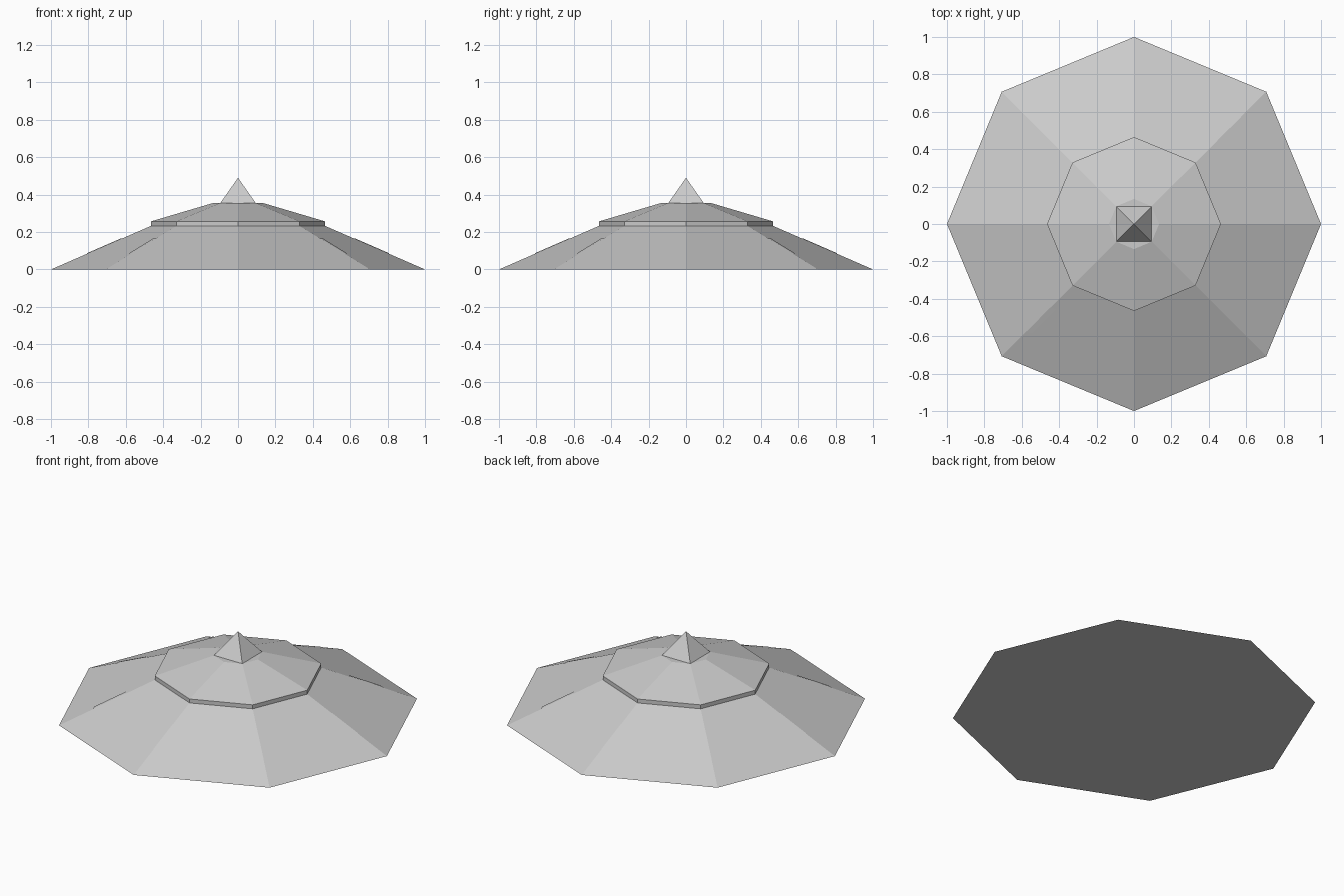
import bpy, bmesh, math
from mathutils import Vector

if "Cube" in bpy.data.objects:
    bpy.data.objects.remove(bpy.data.objects["Cube"], do_unlink=True)

SIDES = 8


def material(name, value):
    m = bpy.data.materials.new(name)
    m.use_nodes = True
    m.diffuse_color = (value, value, value, 1)
    m.node_tree.nodes["Principled BSDF"].inputs["Base Color"].default_value = m.diffuse_color
    return m


stone = material("pale grey stone", 0.6)


def finish(name, bm):
    mesh = bpy.data.meshes.new(name)
    bm.to_mesh(mesh)
    bm.free()
    mesh.materials.append(stone)
    obj = bpy.data.objects.new(name, mesh)
    bpy.context.collection.objects.link(obj)
    return obj


def corner(r, z, i):
    a = i * math.tau / SIDES
    return Vector((r * math.cos(a), r * math.sin(a), z))


def tiled_tier(name, lower, upper, rows, cols):
    """Eight sloping faces, each laid with separate flat tiles."""
    bm = bmesh.new()
    lo, hi = Vector(lower), Vector(upper)
    for side in range(SIDES):
        def point(u, v):
            r, z = lo.lerp(hi, v / rows)
            return corner(r, z, side).lerp(corner(r, z, side + 1), u / cols)
        for v in range(rows):
            for u in range(cols):
                quad = [(u, v), (u + 1, v), (u + 1, v + 1), (u, v + 1)]
                bm.faces.new([bm.verts.new(point(*q)) for q in quad])
    return finish(name, bm)


def plate(name, r, z, up):
    bm = bmesh.new()
    f = bm.faces.new([bm.verts.new(corner(r, z, i)) for i in range(SIDES)])
    if not up:
        f.normal_flip()
    return finish(name, bm)


# Broad lower roof and its flat underside
tiled_tier("lower_roof", (1, 0), (0.465, 0.233), 10, 8)
plate("underside", 1, 0, False)

# Upright rim, upper roof and flat crown
tiled_tier("rim", (0.465, 0.233), (0.465, 0.257), 1, 1)
tiled_tier("upper_roof", (0.465, 0.257), (0.134, 0.355), 6, 8)
plate("crown", 0.134, 0.355, True)

# Square pyramid finial
bm = bmesh.new()
bmesh.ops.create_cone(bm, cap_ends=True, segments=4, radius1=0.134, radius2=0, depth=0.135)
finial = finish("finial", bm)
finial.location.z = 0.355 + 0.0675
bpy.context.view_layer.update()
# Turn the finial's sides to face the axes
xs = [abs(v.co.x) for v in finial.data.vertices if v.co.z < 0]
finial.rotation_euler.z = math.pi / 4 if min(xs) < 0.05 else 0

# Thin caps along the hips of the lower roof
slope = 0.233 / 0.535
for i in range(SIDES):
    bm = bmesh.new()
    a = i * math.tau / SIDES
    out = Vector((math.cos(a), math.sin(a), 0))
    side = Vector((-math.sin(a), math.cos(a), 0))
    ring = []
    for r in (0.81, 0.63):
        z = (1 - r) * slope
        ring.append([bm.verts.new(out * (r - abs(s) * 0.41) + side * s + Vector((0, 0, z + 0.003)))
                     for s in (-0.025, 0, 0.025)])
    for k in range(2):
        bm.faces.new([ring[0][k], ring[0][k + 1], ring[1][k + 1], ring[1][k]])
    finish(f"hip_cap_{i + 1}", bm)
